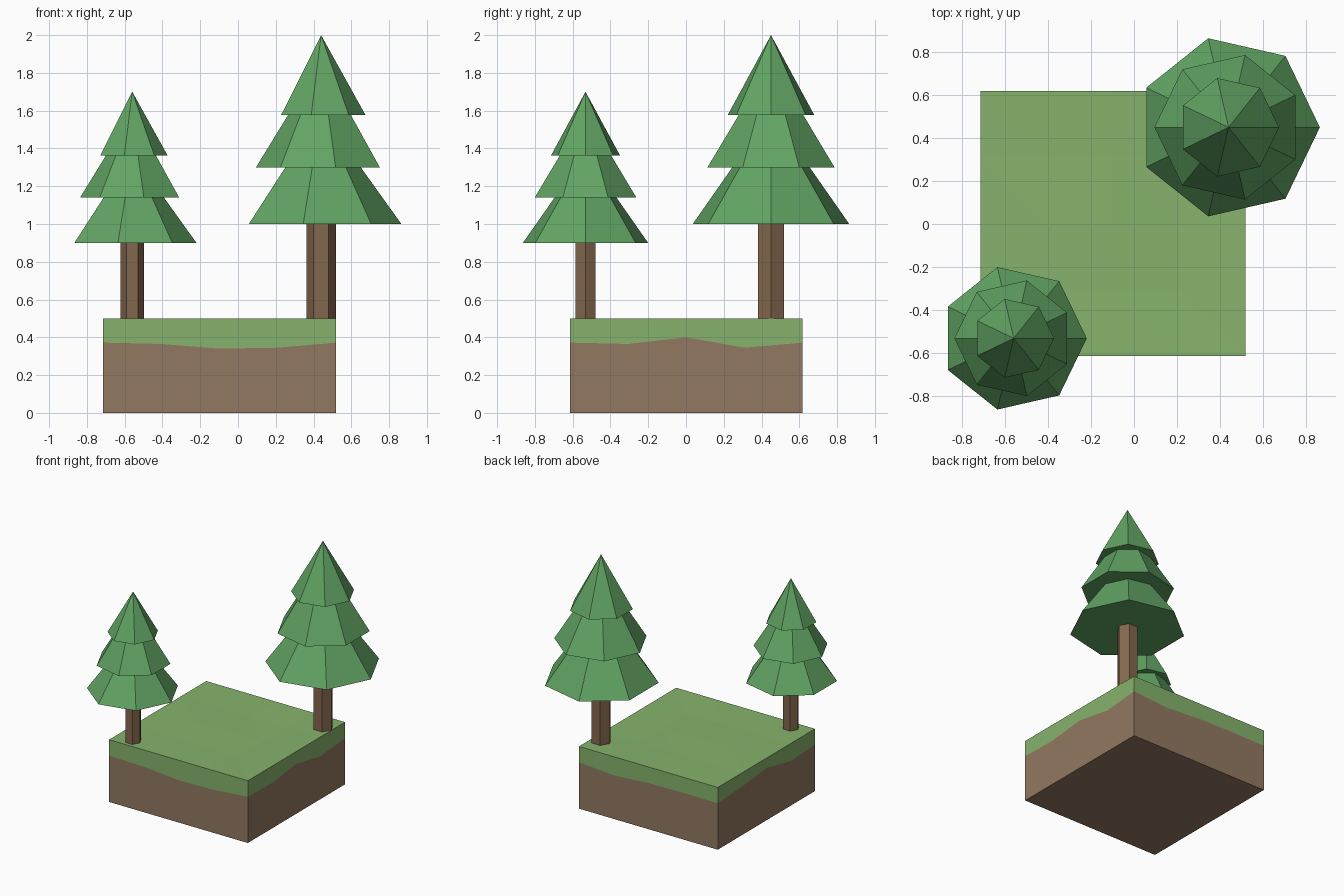
import bpy, bmesh, math, random

if "Cube" in bpy.data.objects:
    bpy.data.objects.remove(bpy.data.objects["Cube"])

random.seed(4)


def material(name, rgb):
    m = bpy.data.materials.new(name)
    m.diffuse_color = (*rgb, 1)
    m.use_nodes = True
    m.node_tree.nodes["Principled BSDF"].inputs["Base Color"].default_value = m.diffuse_color
    return m


grass = material("grass", (0.24, 0.45, 0.15))
soil = material("soil", (0.29, 0.19, 0.12))
bark = material("bark", (0.23, 0.135, 0.075))
needles = material("needles", (0.12, 0.37, 0.125))


def finish(name, bm, *mats):
    bmesh.ops.recalc_face_normals(bm, faces=bm.faces)
    mesh = bpy.data.meshes.new(name)
    bm.to_mesh(mesh)
    bm.free()
    for m in mats:
        mesh.materials.append(m)
    obj = bpy.data.objects.new(name, mesh)
    bpy.context.collection.objects.link(obj)
    return obj


def frustum(name, sides, r1, r2, x, y, z1, z2, turn, mat):
    """Closed prism, frustum or cone with the first corner at angle turn."""
    bm = bmesh.new()

    def ring(r, z):
        angles = [turn + math.tau * i / sides for i in range(sides)]
        return [bm.verts.new((x + r * math.cos(a), y + r * math.sin(a), z)) for a in angles]

    low = ring(r1, z1)
    bm.faces.new(low[::-1])
    high = ring(r2, z2) if r2 else [bm.verts.new((x, y, z2))]
    if r2:
        bm.faces.new(high)
    for i in range(sides):
        j = (i + 1) % sides
        bm.faces.new((low[i], low[j], high[j], high[i]) if r2 else (low[i], low[j], high[0]))
    return finish(name, bm, mat)


# Ground block: gently uneven grass top, wavy grass line, soil below
N, X0, Y0, SIZE, TOP = 4, -0.715, -0.615, 1.233, 0.5
bm = bmesh.new()
step = SIZE / N
grid = {}
for i in range(N + 1):
    for j in range(N + 1):
        inner = 0 < i < N and 0 < j < N
        z = TOP - (random.uniform(0, 0.012) if inner else 0)
        grid[i, j] = bm.verts.new((X0 + i * step, Y0 + j * step, z))
for i in range(N):
    for j in range(N):
        a, b, c, d = grid[i, j], grid[i + 1, j], grid[i + 1, j + 1], grid[i, j + 1]
        for tri in ((a, b, d), (b, c, d)):
            bm.faces.new(tri)

rim = ([grid[i, 0] for i in range(N)] + [grid[N, j] for j in range(N)]
       + [grid[i, N] for i in range(N, 0, -1)] + [grid[0, j] for j in range(N, 0, -1)])
seam_z = [0.372, 0.365, 0.34, 0.345,   # front
          0.372, 0.365, 0.40, 0.345,   # right
          0.372, 0.35, 0.37, 0.375,    # back
          0.372, 0.39, 0.42, 0.36]     # left
seam = [bm.verts.new((v.co.x, v.co.y, z)) for v, z in zip(rim, seam_z)]
base = [bm.verts.new((v.co.x, v.co.y, 0)) for v in rim]
for k in range(len(rim)):
    n = (k + 1) % len(rim)
    bm.faces.new((seam[k], seam[n], rim[n], rim[k]))
    bm.faces.new((base[k], base[n], seam[n], seam[k])).material_index = 1
bm.faces.new(base[::-1]).material_index = 1
finish("ground_block", bm, grass, soil)


# Pine: hexagonal trunk and three seven-sided tiers, each turned half a side
def pine(name, x, y, s):
    frustum(name + "_trunk", 6, 0.078 * s, 0.078 * s, x, y, TOP - 0.02, TOP + 0.5 * s, 0, bark)
    tiers = [("lower", 0.425, 0.21, 0.5, 0.8),
             ("middle", 0.345, 0.175, 0.8, 1.077),
             ("top", 0.235, 0, 1.077, 1.5)]
    for k, (label, r1, r2, z1, z2) in enumerate(tiers):
        frustum(f"{name}_{label}_branches", 7, r1 * s, r2 * s, x, y,
                TOP + z1 * s, TOP + z2 * s, k * math.pi / 7, needles)


pine("large_pine", 0.44, 0.45, 1.0)
pine("small_pine", -0.56, -0.532, 0.8)
